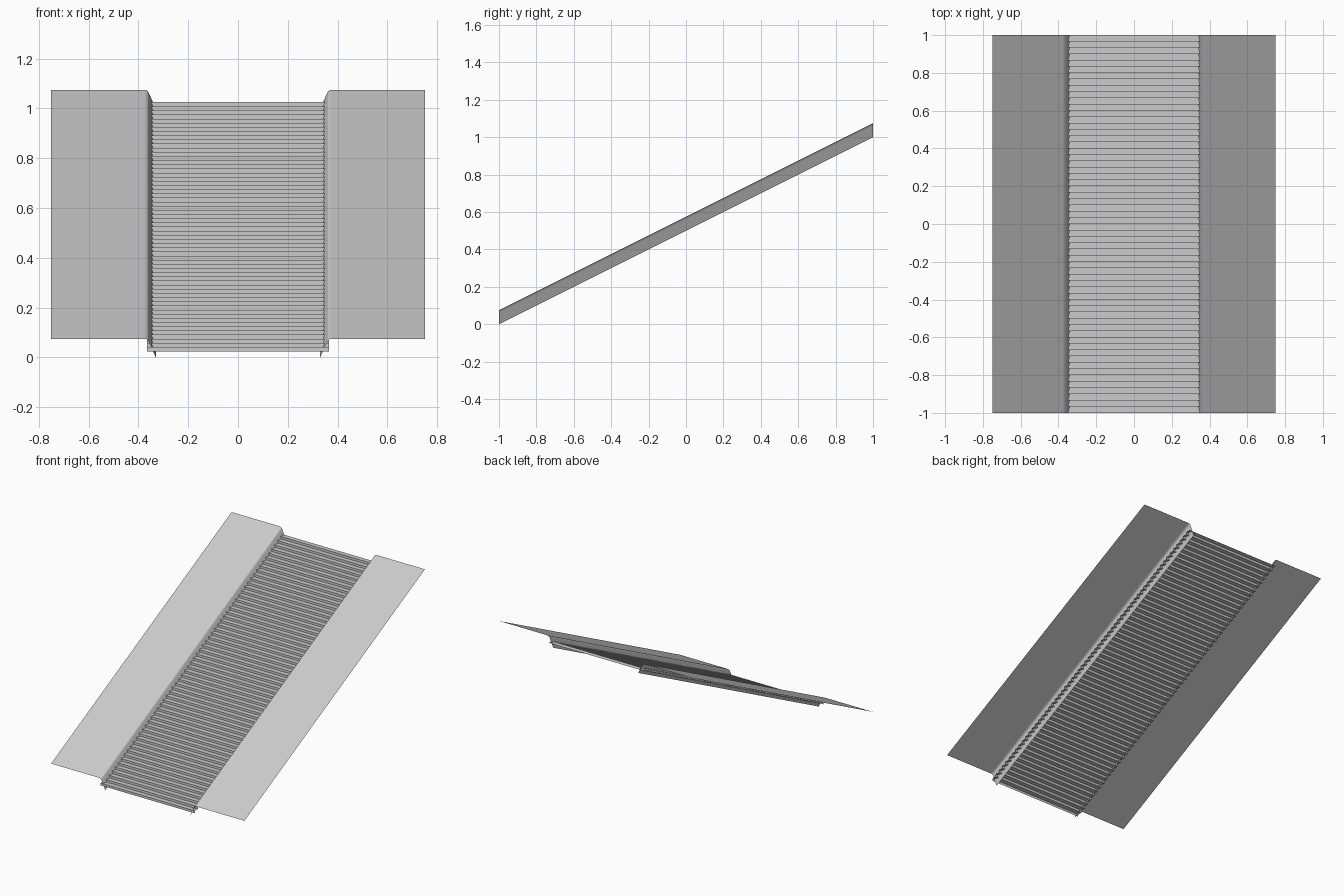
import bpy
import bmesh

cube = bpy.data.objects.get("Cube")
if cube:
    bpy.data.objects.remove(cube, do_unlink=True)

STEPS = 60
RUN = 2 / STEPS
RISE = 1 / STEPS

stone = bpy.data.materials.new("light_grey_stone")
stone.use_nodes = True
grey = (0.6, 0.6, 0.6, 1)
stone.diffuse_color = grey
stone.node_tree.nodes["Principled BSDF"].inputs["Base Color"].default_value = grey


def sweep(name, profile, offset):
    """Sweep an open profile along an offset to make a sheet."""
    bm = bmesh.new()
    start = [bm.verts.new(p) for p in profile]
    end = [bm.verts.new([a + b for a, b in zip(p, offset)]) for p in profile]
    for i in range(len(profile) - 1):
        bm.faces.new((start[i], start[i + 1], end[i + 1], end[i]))
    # Face every sheet upward, or forward where it is vertical
    for face in bm.faces:
        face.normal_update()
        if face.normal.z - 0.1 * face.normal.y < 0:
            face.normal_flip()
    mesh = bpy.data.meshes.new(name)
    bm.to_mesh(mesh)
    bm.free()
    mesh.materials.append(stone)
    obj = bpy.data.objects.new(name, mesh)
    bpy.context.collection.objects.link(obj)


# Stair flight: a folded sheet of risers and treads
fold = [(-0.365, -1, 0.025)]
for i in range(STEPS):
    y, z = -1 + i * RUN, 0.025 + (i + 1) * RISE
    fold += [(-0.365, y, z), (-0.365, y + RUN, z)]
sweep("stair_flight", fold, (0.73, 0, 0))

# Sloping banks with a rounded lip and a steep wall down to the stairs
bank = [(0.33, 0), (0.357, 0.06), (0.361, 0.068), (0.367, 0.073),
        (0.375, 0.075), (0.75, 0.075)]
for side, label in ((1, "left"), (-1, "right")):
    sweep(label + "_bank", [(side * x, -1, z) for x, z in bank], (0, 2, 1))
